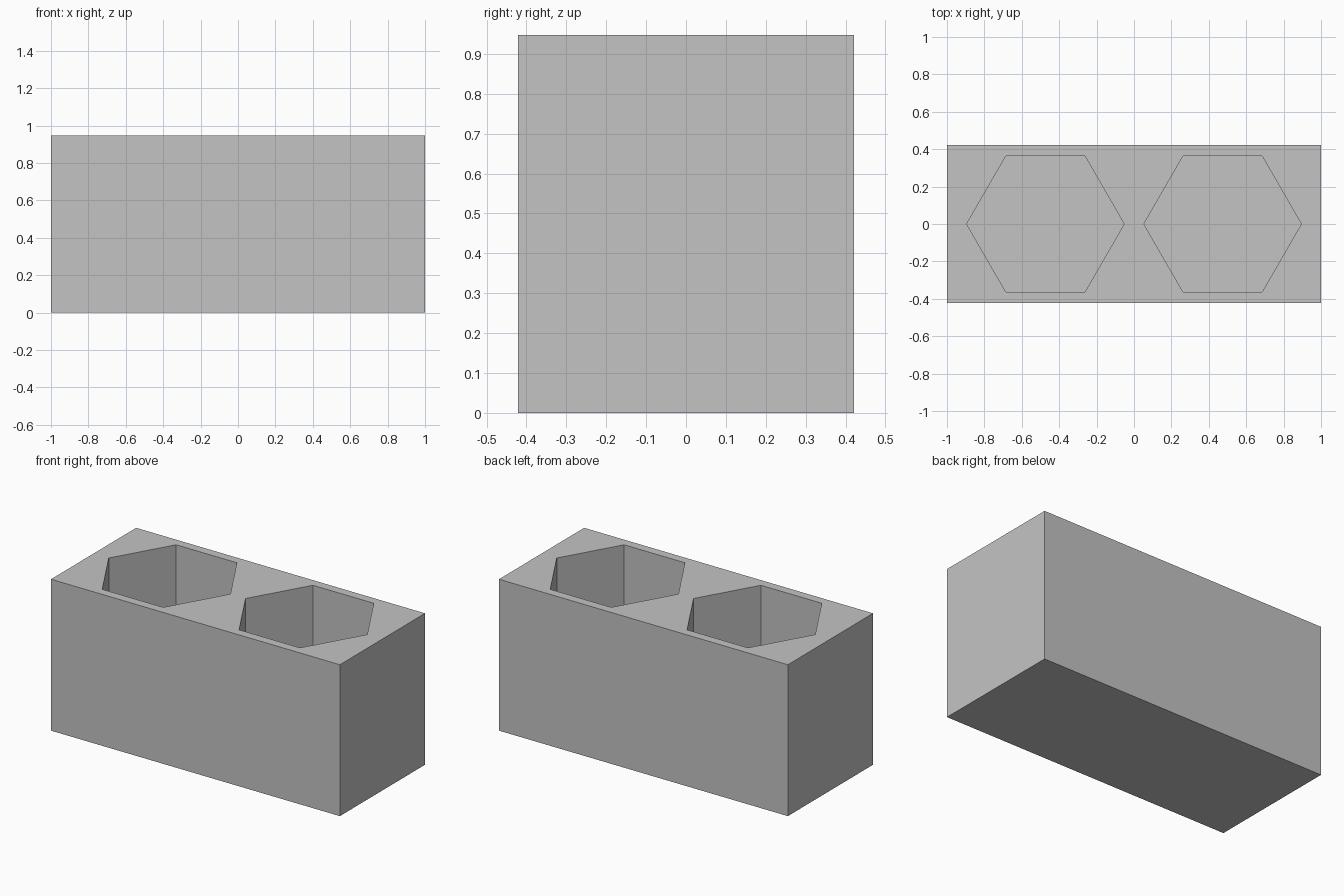
import bpy
import bmesh
import math
from mathutils import Matrix

cube = bpy.data.objects.get("Cube")
if cube:
    bpy.data.objects.remove(cube, do_unlink=True)

# The block is laid out in equal units: wall, pocket, wall, pocket, wall
U = 2 / 19
WIDTH, DEPTH, HEIGHT = 19 * U, 8 * U, 9 * U
FLOOR = U
RADIUS = 4 * U
OFFSET = 4.5 * U

grey = bpy.data.materials.new("light grey")
grey.use_nodes = True
colour = (0.55, 0.55, 0.55, 1)
grey.diffuse_color = colour
grey.node_tree.nodes["Principled BSDF"].inputs["Base Color"].default_value = colour


def add_object(name, bm):
    mesh = bpy.data.meshes.new(name)
    bm.to_mesh(mesh)
    bm.free()
    mesh.materials.append(grey)
    obj = bpy.data.objects.new(name, mesh)
    bpy.context.scene.collection.objects.link(obj)
    return obj


# Solid rectangular block
bm = bmesh.new()
bmesh.ops.create_cube(bm, size=1, matrix=Matrix.Translation((0, 0, HEIGHT / 2))
                      @ Matrix.Diagonal((WIDTH, DEPTH, HEIGHT, 1)))
block = add_object("block", bm)

# Two hexagonal pockets, points along x, open at the top
bm = bmesh.new()
for side in (-1, 1):
    ring = [bm.verts.new((side * OFFSET + RADIUS * math.cos(i * math.pi / 3),
                          RADIUS * math.sin(i * math.pi / 3), FLOOR))
            for i in range(6)]
    base = bm.faces.new(ring)
    top = bmesh.ops.extrude_face_region(bm, geom=[base], use_keep_orig=True)
    bmesh.ops.translate(bm, vec=(0, 0, HEIGHT),
                        verts=[v for v in top["geom"] if isinstance(v, bmesh.types.BMVert)])
bmesh.ops.recalc_face_normals(bm, faces=bm.faces[:])
cutter = add_object("pocket_cutter", bm)
cutter.hide_render = True

# Cut the pockets, then remove the cutter
cut = block.modifiers.new("pockets", 'BOOLEAN')
cut.operation = 'DIFFERENCE'
cut.solver = 'EXACT'
cut.object = cutter
bpy.context.view_layer.objects.active = block
bpy.ops.object.modifier_apply(modifier=cut.name)
bpy.data.objects.remove(cutter, do_unlink=True)
